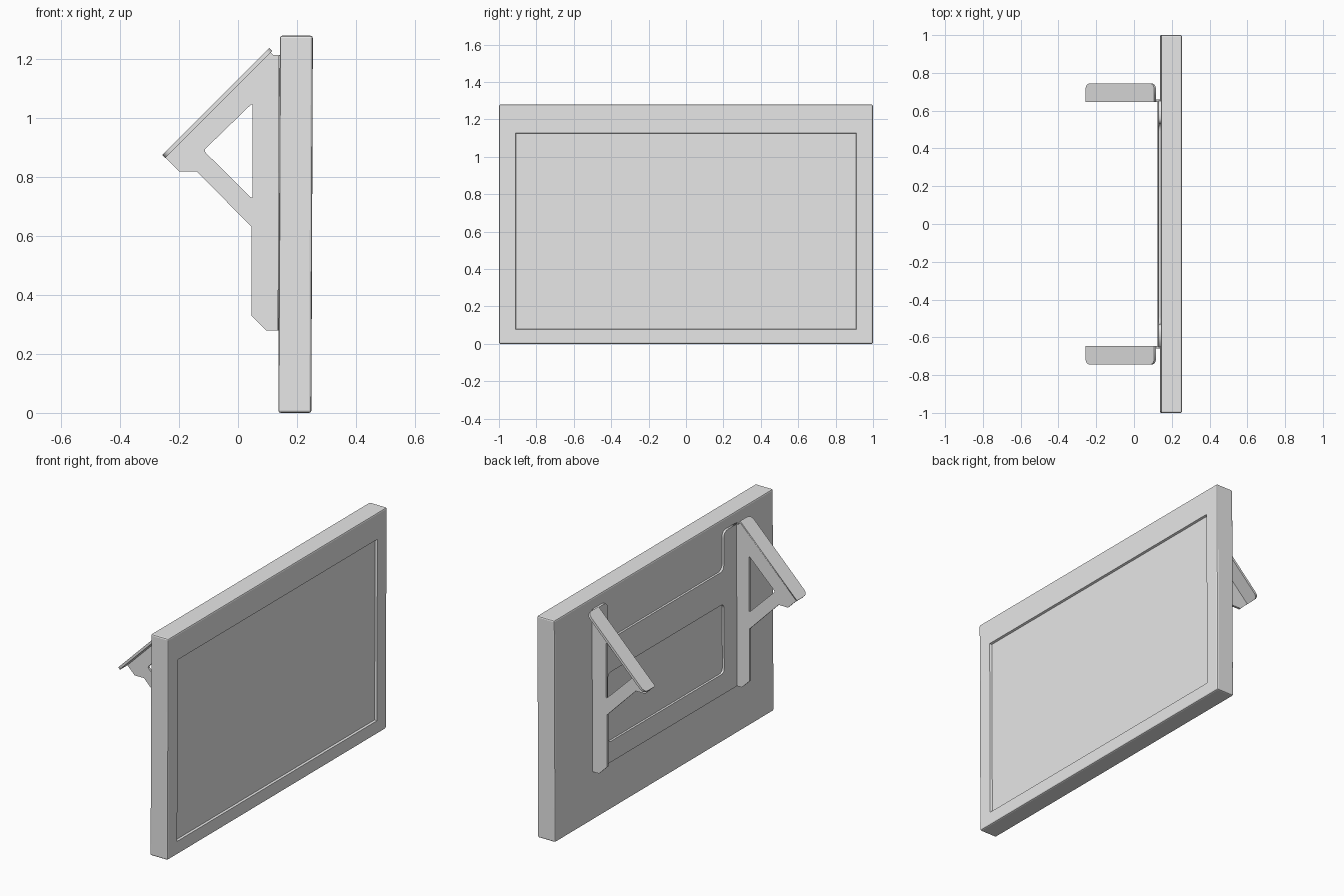
import bpy, bmesh
from math import sin, cos, pi
from mathutils import Matrix, Vector

cube = bpy.data.objects.get("Cube")
if cube:
    bpy.data.objects.remove(cube, do_unlink=True)

grey = bpy.data.materials.new("light_grey")
grey.use_nodes = True
grey.diffuse_color = (0.8, 0.8, 0.8, 1)
grey.node_tree.nodes["Principled BSDF"].inputs["Base Color"].default_value = (0.8, 0.8, 0.8, 1)

LEAN = 0.004  # slight lean of the panel, x per unit of z


def finish(name, bm):
    bmesh.ops.recalc_face_normals(bm, faces=bm.faces)
    mesh = bpy.data.meshes.new(name)
    bm.to_mesh(mesh)
    bm.free()
    mesh.materials.clear()
    mesh.materials.append(grey)
    obj = bpy.data.objects.new(name, mesh)
    bpy.context.collection.objects.link(obj)
    return obj


def rounded(points, radii, steps=6):
    """Round the corners of a closed outline with quadratic arcs."""
    out = []
    for i, p in enumerate(points):
        p, r = Vector(p), radii[i] if isinstance(radii, list) else radii
        if r == 0:
            out.append(p)
            continue
        a = p + (Vector(points[i - 1]) - p).normalized() * r
        b = p + (Vector(points[(i + 1) % len(points)]) - p).normalized() * r
        for k in range(steps + 1):
            t = k / steps
            out.append(a * (1 - t) ** 2 + p * 2 * t * (1 - t) + b * t ** 2)
    return out


def sheet(name, outlines, thickness, origin, u, v, n):
    """Cut a flat sheet with holes and place it on the axes u, v, n."""
    curve = bpy.data.curves.new(name + "_outline", "CURVE")
    curve.dimensions, curve.fill_mode = "2D", "BOTH"
    curve.extrude = thickness / 2
    for line in outlines:
        spline = curve.splines.new("POLY")
        spline.points.add(len(line) - 1)
        for pt, co in zip(spline.points, line):
            pt.co = (co[0], co[1], 0, 1)
        spline.use_cyclic_u = True
    helper = bpy.data.objects.new(name + "_outline", curve)
    bpy.context.collection.objects.link(helper)
    dg = bpy.context.evaluated_depsgraph_get()
    mesh = bpy.data.meshes.new_from_object(helper.evaluated_get(dg))
    bm = bmesh.new()
    bm.from_mesh(mesh)
    bpy.data.objects.remove(helper, do_unlink=True)
    bpy.data.meshes.remove(mesh)
    bmesh.ops.remove_doubles(bm, verts=bm.verts, dist=0.0001)
    rows = [[u[i], v[i], n[i], origin[i]] for i in range(3)] + [[0, 0, 0, 1]]
    bm.transform(Matrix(rows))
    return finish(name, bm)


# Display panel: bevelled slab with a recessed screen
bm = bmesh.new()
bmesh.ops.create_cube(bm, size=1)
for vert in bm.verts:
    vert.co = (0.193 + vert.co.x * 0.112, vert.co.y * 2, 0.64 + vert.co.z * 1.28)
bmesh.ops.bevel(bm, geom=bm.edges[:], offset=0.008, segments=2, profile=0.5, affect="EDGES")
screen = max(bm.faces, key=lambda f: f.calc_area() * f.normal.x)
bmesh.ops.inset_individual(bm, faces=[screen], thickness=0.05)
for vert in screen.verts:
    vert.co.y = 0.912 if vert.co.y > 0 else -0.912
    vert.co.z = 1.128 if vert.co.z > 0.64 else 0.077
bmesh.ops.inset_individual(bm, faces=[screen], thickness=0.005, depth=-0.012)
for vert in bm.verts:
    vert.co.x += LEAN * vert.co.z
finish("display_panel", bm)

# Back plate: notched at the top, with a rounded window
plate = rounded([(-0.65, 0.28), (0.65, 0.28), (0.65, 1.215), (0.53, 1.215), (0.53, 0.99),
                 (-0.53, 0.99), (-0.53, 1.215), (-0.65, 1.215)],
                [0, 0, 0, 0.04, 0.04, 0.04, 0.04, 0])
window = rounded([(-0.53, 0.4), (0.53, 0.4), (0.53, 0.8), (-0.53, 0.8)], 0.03)
sheet("back_plate", [plate, window], 0.013, (0.131, 0, 0), (0, 1, 0), (LEAN, 0, 1), (1, 0, 0))

# Side arms with a triangular opening, and slanted hook flanges
arm = [(-0.253, 0.873), (-0.2, 0.82), (-0.14, 0.82), (0.045, 0.632), (0.045, 0.33),
       (0.095, 0.28), (0.136, 0.28), (0.14, 1.215), (0.12, 1.215), (0.105, 1.229)]
opening = rounded([(-0.117, 0.89), (0.05, 1.052), (0.05, 0.725)], 0.012, 4)
flange = rounded([(0, 0), (0.514, 0), (0.514, 0.097), (0, 0.097)], [0, 0, 0.035, 0.035])
s = cos(pi / 4)
for side, label in ((1, "left"), (-1, "right")):
    sheet(label + "_arm", [arm, opening], 0.013, (0, side * 0.6525, 0),
          (1, 0, 0), (0, 0, 1), (0, 1, 0))
    sheet(label + "_hook_flange", [flange], 0.014, (-0.252, side * 0.647, 0.87),
          (s, 0, s), (0, side, 0), (-s, 0, s))
